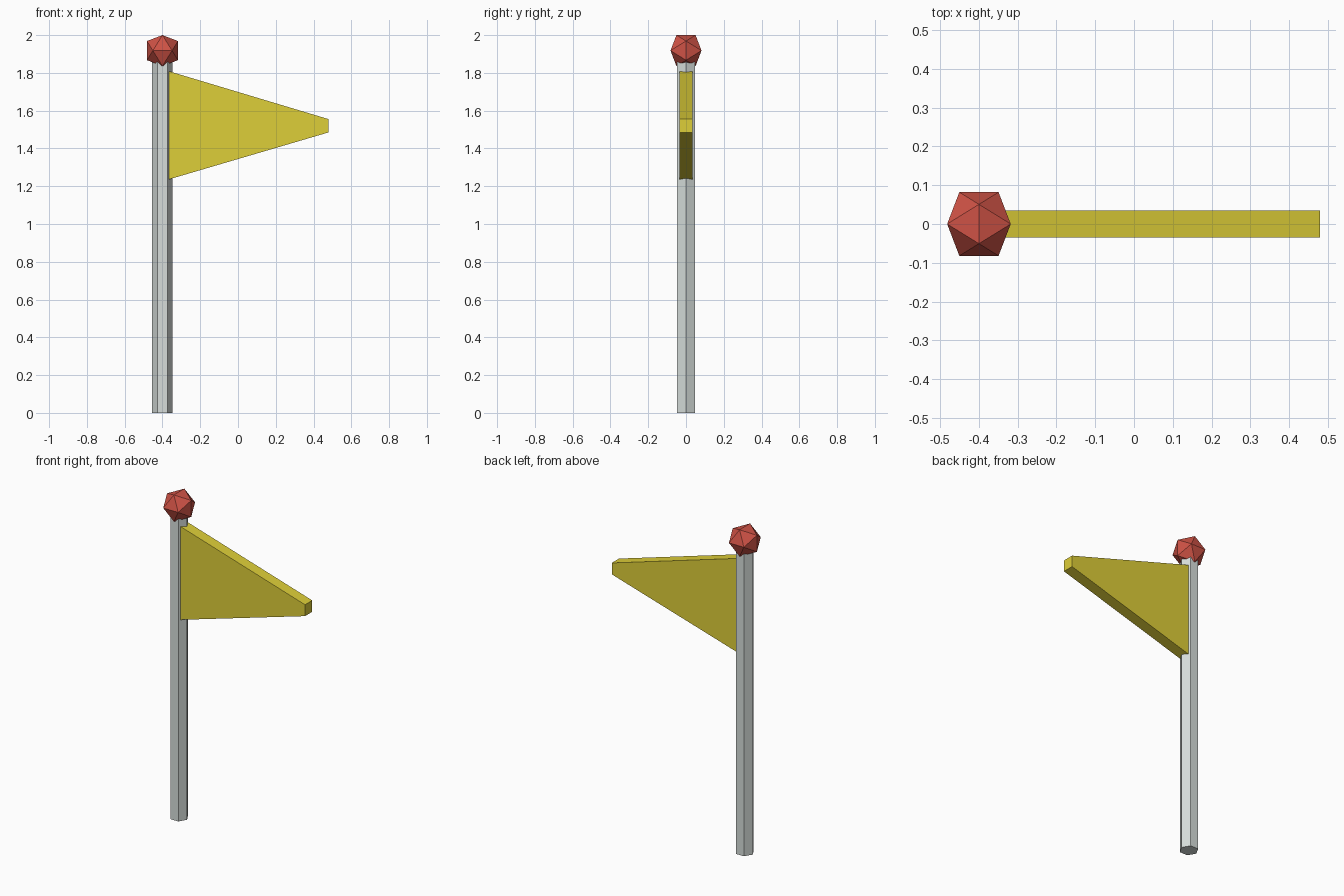
import bpy
import bmesh
from math import sqrt
from mathutils import Vector

cube = bpy.data.objects.get("Cube")
if cube:
    bpy.data.objects.remove(cube, do_unlink=True)

POLE_X = -0.4


def make_material(name, color):
    mat = bpy.data.materials.new(name)
    mat.use_nodes = True
    mat.diffuse_color = color
    mat.node_tree.nodes["Principled BSDF"].inputs["Base Color"].default_value = color
    return mat


def finish(name, bm, mat):
    bmesh.ops.recalc_face_normals(bm, faces=bm.faces)
    mesh = bpy.data.meshes.new(name)
    bm.to_mesh(mesh)
    bm.free()
    mesh.materials.append(mat)
    obj = bpy.data.objects.new(name, mesh)
    bpy.context.collection.objects.link(obj)
    return obj


grey = make_material("pale grey", (0.68, 0.73, 0.71, 1))
yellow = make_material("flag yellow", (0.73, 0.62, 0.04, 1))
red = make_material("ball red", (0.62, 0.085, 0.06, 1))

# Hexagonal pole, with a corner pointing towards the flag
bpy.ops.mesh.primitive_cylinder_add(vertices=6, radius=0.054, depth=1.88,
                                    location=(POLE_X, 0, 0.94), rotation=(0, 0, 0))
pole = bpy.context.object
pole.name = "pole"
pole.data.name = "pole"
for v in pole.data.vertices:  # swap axes so that corners lie on x
    v.co.x, v.co.y = v.co.y, -v.co.x
pole.data.materials.append(grey)

# Tapered pennant, a thick extruded profile
bm = bmesh.new()
profile = [(-0.37, 1.235), (0.48, 1.485), (0.48, 1.555), (-0.37, 1.81)]
face = bm.faces.new([bm.verts.new((x, -0.035, z)) for x, z in profile])
out = bmesh.ops.extrude_face_region(bm, geom=[face])
moved = [g for g in out["geom"] if isinstance(g, bmesh.types.BMVert)]
bmesh.ops.translate(bm, verts=moved, vec=(0, 0.07, 0))
finish("flag", bm, yellow)

# Twenty-sided ball: the hull of three crossed golden rectangles
bm = bmesh.new()
long_side = 0.082
short_side = long_side * 2 / (1 + sqrt(5))
centre = Vector((POLE_X, 0, 2 - long_side))
for a in (-short_side, short_side):
    for b in (-long_side, long_side):
        for corner in ((a, b, 0), (0, a, b), (b, 0, a)):
            bm.verts.new(centre + Vector(corner))
bmesh.ops.convex_hull(bm, input=bm.verts)
finish("finial_ball", bm, red)
